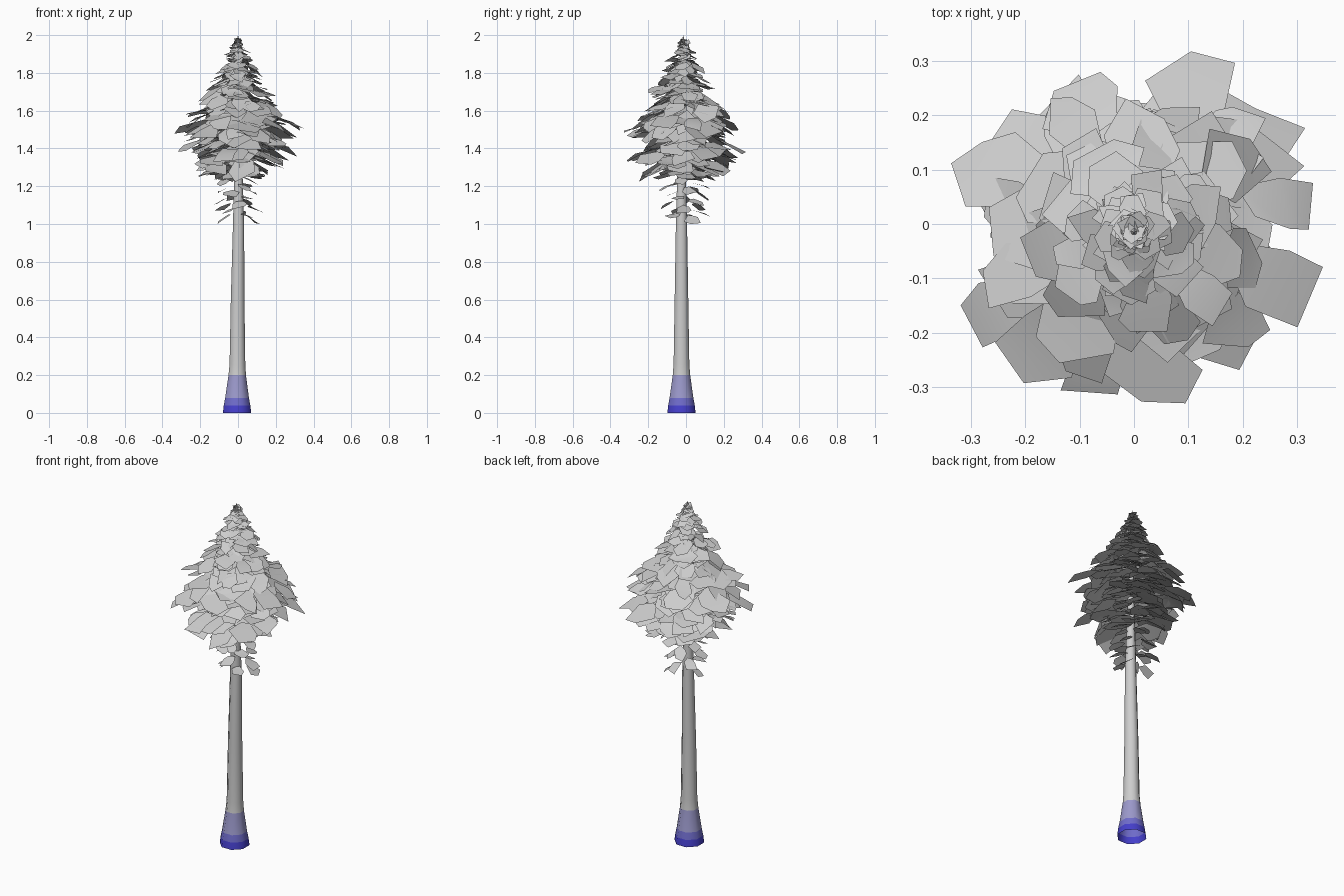
import bpy, bmesh, math, random
from mathutils import Vector

random.seed(5)
cube = bpy.data.objects.get("Cube")
if cube:
    bpy.data.objects.remove(cube)


def material(name, r, g, b):
    m = bpy.data.materials.new(name)
    m.use_nodes = True
    m.diffuse_color = (r, g, b, 1)
    m.node_tree.nodes["Principled BSDF"].inputs["Base Color"].default_value = (r, g, b, 1)
    return m


def make_object(name, bm, mats):
    me = bpy.data.meshes.new(name)
    bm.to_mesh(me)
    bm.free()
    for m in mats:
        me.materials.append(m)
    ob = bpy.data.objects.new(name, me)
    bpy.context.collection.objects.link(ob)
    return ob


def lerp_table(table, z):
    for a, b in zip(table, table[1:]):
        if z <= b[0]:
            t = (z - a[0]) / (b[0] - a[0])
            return a[1] + (b[1] - a[1]) * t
    return table[-1][1]


pale = material("pale grey", 0.61, 0.61, 0.61)
lilac = material("lilac grey", 0.33, 0.32, 0.6)
violet = material("violet blue", 0.16, 0.15, 0.6)
blue = material("deep blue", 0.06, 0.05, 0.6)

# Trunk: flared open tube, (height, radius, centre x)
SIDES = 8
sections = [(0, .081, -.005), (.04, .076, -.005), (.08, .068, -.005), (.2, .05, -.004),
            (.26, .045, -.003), (.6, .039, -.002), (1.0, .032, .003), (1.3, .023, .002),
            (1.6, .014, 0), (1.97, .003, 0)]
bm = bmesh.new()
rings = []
for z, r, cx in sections:
    rings.append([bm.verts.new((cx + r * math.cos(a), -.024 + r * math.sin(a), z))
                  for a in (math.tau * (i + .5) / SIDES for i in range(SIDES))])
for k, (lo, hi) in enumerate(zip(rings, rings[1:])):
    for i in range(SIDES):
        j = (i + 1) % SIDES
        f = bm.faces.new((lo[i], lo[j], hi[j], hi[i]))
        f.smooth = True
        f.material_index = max(0, 3 - k)
make_object("trunk", bm, [pale, lilac, violet, blue])

# Foliage: jagged domed plates layered around the trunk
CROWN = [(1.0, .12), (1.2, .13), (1.25, .18), (1.3, .27), (1.4, .3), (1.46, .28), (1.53, .32),
         (1.6, .29), (1.66, .22), (1.74, .21), (1.8, .14), (1.86, .1), (1.92, .07), (1.99, .02)]
OUTLINE = [(-.5, .25), (.05, .5), (.45, .3), (.5, -.28), (-.05, -.5), (-.5, -.2)]


def add_spray(bm, angle, z, tip, length, width, droop, roll):
    out = Vector((math.cos(angle), math.sin(angle), 0))
    side = Vector((-out.y, out.x, 0))
    down = out * math.cos(droop) - Vector((0, 0, math.sin(droop)))
    across = side * math.cos(roll) + down.cross(side) * math.sin(roll)
    lift = down.cross(across)
    mid = out * (tip - length * math.cos(droop) / 2) + Vector((0, -.01, z))
    pts = []
    for u, v in OUTLINE:
        u += random.uniform(-.17, .17)
        v += random.uniform(-.17, .17)
        bend = random.uniform(-.05, .05) - .22 * max(0, u) - .18 * abs(v)
        pts.append(bm.verts.new(mid + down * u * length + across * v * width
                                + lift * bend * length))
    a, b, c, d, e, f = pts
    for quad in ((a, f, e, b), (b, e, d, c)):
        bm.faces.new(quad).smooth = True


bm = bmesh.new()
# sparse low branches
for i in range(20):
    add_spray(bm, i * 2.4 + .5, 1.03 + i * .0115, random.uniform(.1, .14), .075, .075,
              random.uniform(.1, .5), random.uniform(-.3, .3))
# main crown, smaller plates towards the tip
COUNT = 300
for i in range(COUNT):
    z = 1.27 + .71 * (i / COUNT) ** .95
    reach = lerp_table(CROWN, z)
    tip = reach * random.uniform(.48, 1.04)
    size = .03 + reach * random.uniform(.3, .52)
    add_spray(bm, i * 2.4 + random.uniform(-.5, .5), z, tip, size,
              size * random.uniform(.75, 1.1), random.uniform(.05, .5),
              random.uniform(-.3, .3))
# broad outer sprays: angle in degrees, height, reach, size
for deg, z, tip, size in [(155, 1.53, .35, .17), (-20, 1.56, .35, .16), (212, 1.43, .36, .15),
                          (38, 1.62, .26, .2), (178, 1.63, .27, .21), (-55, 1.59, .24, .21),
                          (82, 1.65, .23, .17), (68, 1.43, .34, .15), (10, 1.55, .34, .14),
                          (255, 1.38, .32, .14), (120, 1.4, .3, .15), (-75, 1.5, .31, .14),
                          (40, 1.42, .35, .15), (-45, 1.36, .33, .14), (230, 1.5, .34, .15)]:
    add_spray(bm, math.radians(deg), z, tip, size, size * .95, .3, random.uniform(-.2, .2))
# pointed leader at the very top
ret = bmesh.ops.create_cone(bm, segments=5, radius1=.014, radius2=0, depth=.05)
bmesh.ops.translate(bm, verts=ret["verts"], vec=(0, -.015, 1.975))
make_object("foliage", bm, [pale])
